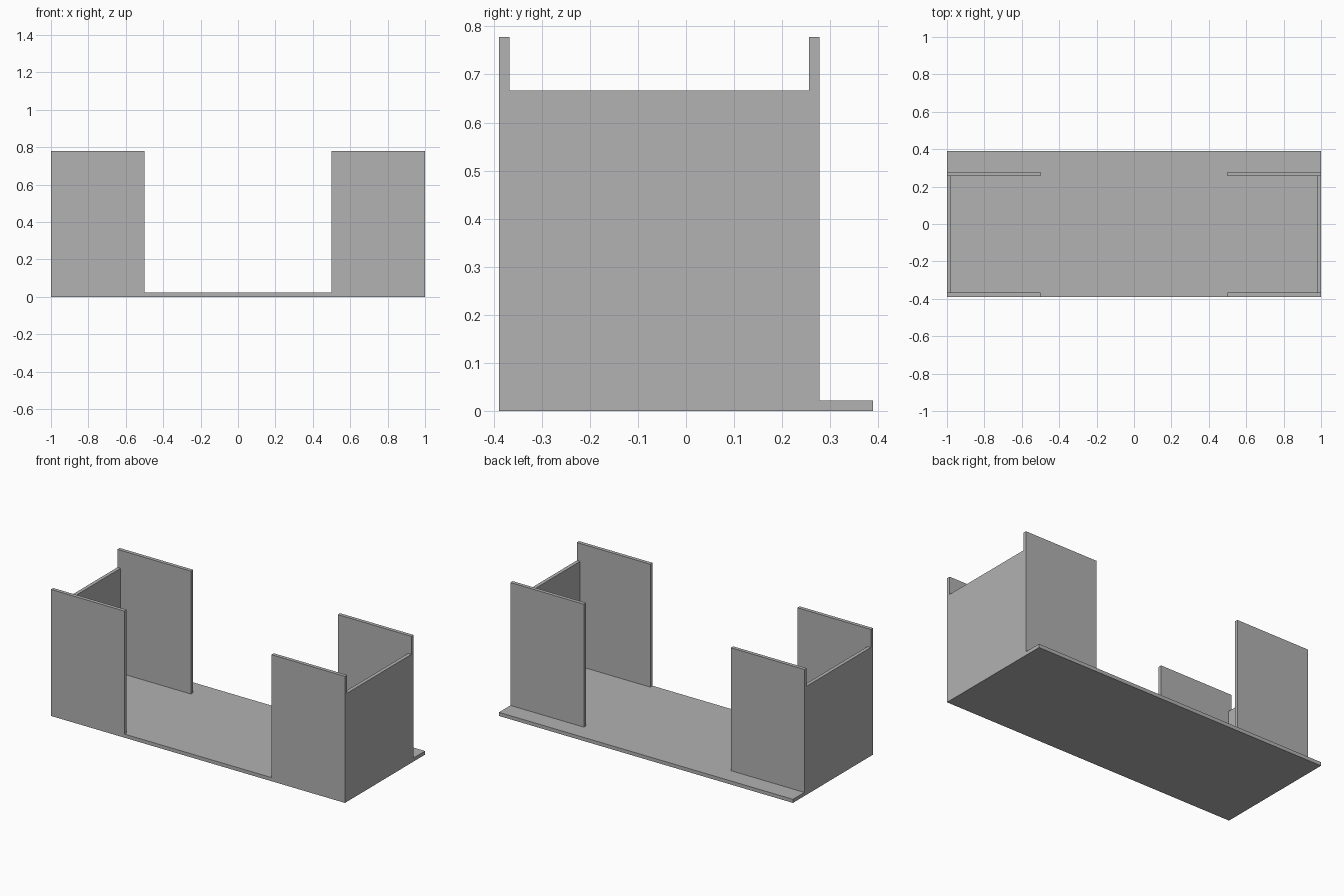
import bpy
import bmesh
from mathutils import Vector

cube = bpy.data.objects.get("Cube")
if cube:
    bpy.data.objects.remove(cube, do_unlink=True)

# Single plain grey finish
grey = bpy.data.materials.new("plain_grey")
grey.use_nodes = True
colour = (0.445, 0.445, 0.445, 1.0)
grey.diffuse_color = colour
grey.node_tree.nodes["Principled BSDF"].inputs["Base Color"].default_value = colour


def board(name, low, high):
    """Add a flat board spanning two opposite corners."""
    low, high = Vector(low), Vector(high)
    bm = bmesh.new()
    bmesh.ops.create_cube(bm, size=1)
    bmesh.ops.scale(bm, vec=high - low, verts=bm.verts)
    bmesh.ops.translate(bm, vec=(low + high) / 2, verts=bm.verts)
    mesh = bpy.data.meshes.new(name)
    bm.to_mesh(mesh)
    bm.free()
    mesh.materials.append(grey)
    obj = bpy.data.objects.new(name, mesh)
    bpy.context.collection.objects.link(obj)
    return obj


T = 0.0222           # board thickness
FRONT = -0.389       # front edge of the base
BACK = 0.278         # outer face of the back panels
TALL, LOW = 0.778, 0.667

# Base board, which runs on behind the back panels
board("base", (-1, FRONT, 0), (1, -FRONT, T))

# Matching three-sided enclosure at each end
for side, s in (("left", 1), ("right", -1)):
    inner, outer = sorted((s * 0.5, s))
    board(side + "_front_panel", (inner, FRONT, T), (outer, FRONT + T, TALL))
    board(side + "_back_panel", (inner, BACK - T, T), (outer, BACK, TALL))
    inner, outer = sorted((s * (1 - T), s))
    board(side + "_end_panel", (inner, FRONT + T, T), (outer, BACK - T, LOW))
